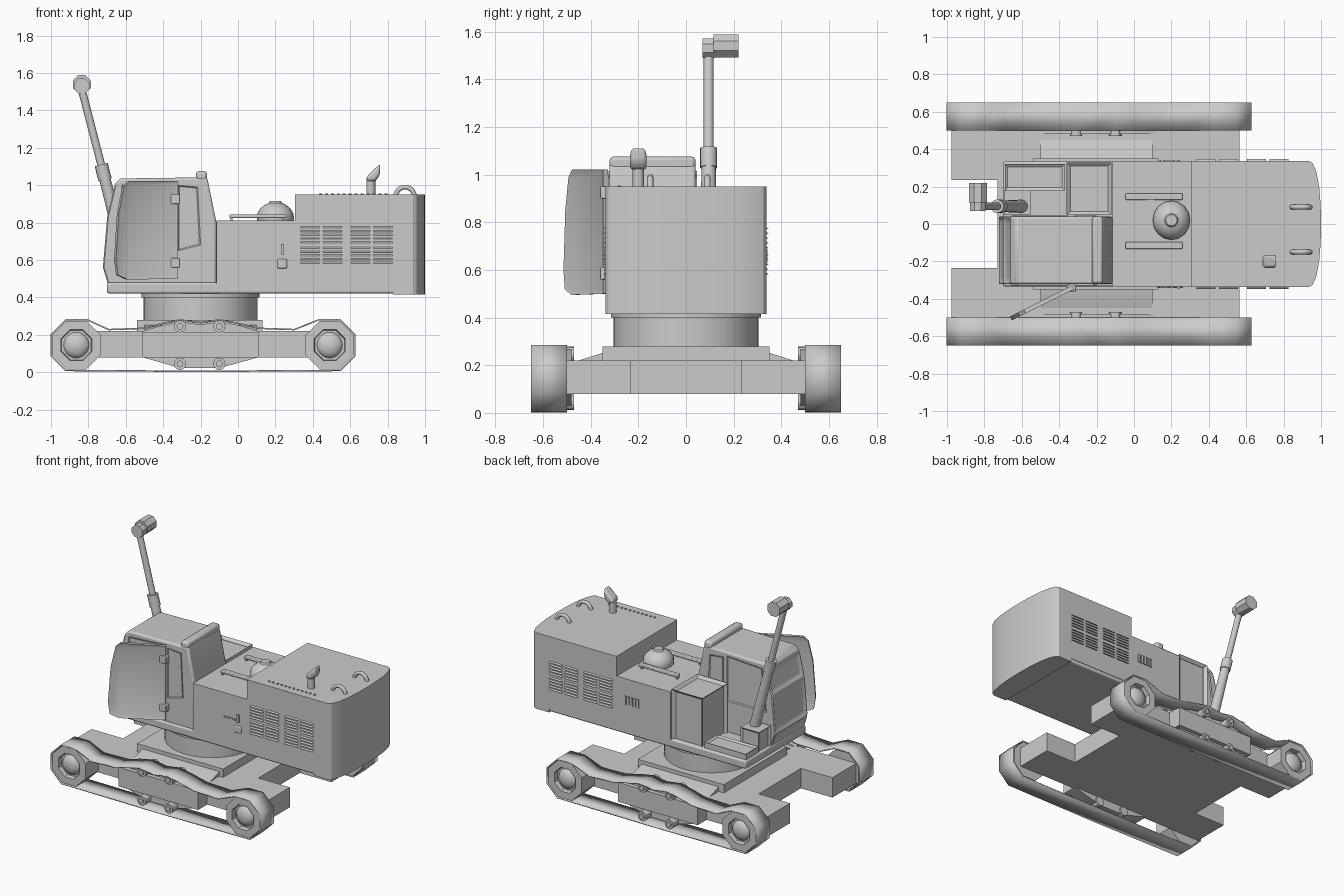
import bpy, bmesh
from math import sin, cos, radians, atan2
from mathutils import Vector, Matrix

if "Cube" in bpy.data.objects:
    bpy.data.objects.remove(bpy.data.objects["Cube"])


def finish(name, bm, bevel=0.0):
    bmesh.ops.recalc_face_normals(bm, faces=bm.faces)
    me = bpy.data.meshes.new(name)
    bm.to_mesh(me)
    bm.free()
    ob = bpy.data.objects.new(name, me)
    bpy.context.collection.objects.link(ob)
    if bevel:
        m = ob.modifiers.new("bevel", 'BEVEL')
        m.width, m.segments, m.limit_method = bevel, 2, 'ANGLE'
    return ob


def prism(name, pts, axis, a, b, bevel=0.0, inset=None, pick=None, depth=0.01):
    """Extrude a 2D profile along an axis; optionally recess chosen faces."""
    place = {'x': lambda u, v, w: (w, u, v), 'y': lambda u, v, w: (u, w, v),
             'z': lambda u, v, w: (u, v, w)}[axis]
    bm = bmesh.new()
    lo = [bm.verts.new(place(u, v, a)) for u, v in pts]
    hi = [bm.verts.new(place(u, v, b)) for u, v in pts]
    bm.faces.new(lo)
    bm.faces.new(hi)
    n = len(pts)
    for i in range(n):
        bm.faces.new((lo[i], lo[(i + 1) % n], hi[(i + 1) % n], hi[i]))
    bmesh.ops.recalc_face_normals(bm, faces=bm.faces)
    if inset:
        bm.normal_update()
        sel = [f for f in bm.faces if pick(f.normal)]
        bmesh.ops.inset_individual(bm, faces=sel, thickness=inset, depth=0)
        for f in sel:
            bmesh.ops.translate(bm, verts=f.verts, vec=-f.normal * depth)
    return finish(name, bm, bevel)


def box(name, x, y, z, bevel=0.0, **kw):
    return prism(name, [(x[0], y[0]), (x[1], y[0]), (x[1], y[1]), (x[0], y[1])], 'z', z[0], z[1], bevel, **kw)


def cyl(name, p, q, r, r2=None, n=16, roll=0.0):
    p, q = Vector(p), Vector(q)
    d = q - p
    mat = Matrix.Translation((p + q) / 2) @ d.to_track_quat('Z', 'Y').to_matrix().to_4x4() @ Matrix.Rotation(radians(roll), 4, 'Z')
    bm = bmesh.new()
    bmesh.ops.create_cone(bm, cap_ends=True, segments=n, radius1=r, radius2=r if r2 is None else r2,
                          depth=d.length, matrix=mat)
    return finish(name, bm)


def ball(name, c, s):
    bm = bmesh.new()
    bmesh.ops.create_uvsphere(bm, u_segments=16, v_segments=10, radius=1,
                              matrix=Matrix.Translation(c) @ Matrix.Diagonal((*s, 1)))
    return finish(name, bm)


def tube(name, pts, r):
    cu = bpy.data.curves.new(name, 'CURVE')
    cu.dimensions, cu.bevel_depth, cu.bevel_resolution, cu.use_fill_caps = '3D', r, 2, True
    sp = cu.splines.new('POLY')
    sp.points.add(len(pts) - 1)
    for p, co in zip(sp.points, pts):
        p.co = (*co, 1)
    ob = bpy.data.objects.new(name, cu)
    bpy.context.collection.objects.link(ob)
    return ob


# Tracks: belt, wheels, side frame and rollers on both sides
WL, WR, WZ = -0.864, 0.49, 0.145
arc = lambda cx, degs: [(cx + 0.147 * cos(radians(d)), WZ + 0.147 * sin(radians(d))) for d in degs]
wave = [(-0.69, 0.228), (-0.5, 0.235), (-0.4, 0.262), (-0.31, 0.28), (-0.2, 0.265), (-0.1, 0.28),
        (0.0, 0.262), (0.11, 0.235), (0.3, 0.228)]
belt = arc(WL, (247.5, 202.5, 157.5, 112.5, 67.5)) + wave + arc(WR, (112.5, 67.5, 22.5, -22.5, -67.5)) + [(-0.2, 0.005)]
for s, side in ((-1, "front"), (1, "back")):
    bm = bmesh.new()
    rows = [[bm.verts.new((x, s * y, z)) for x, z in belt] for y in (0.5, 0.65)]
    for i in range(len(belt)):
        j = (i + 1) % len(belt)
        bm.faces.new((rows[0][i], rows[0][j], rows[1][j], rows[1][i]))
    ob = finish(side + "_track_belt", bm)
    m = ob.modifiers.new("thickness", 'SOLIDIFY')
    m.thickness, m.offset = 0.008, 0
    for cx in (WL, WR):
        bm = bmesh.new()
        for r, y in ((0.14, 0.5), (0.14, 0.645), (0.09, 0.645), (0.085, 0.615)):
            for k in range(8):
                a = radians(22.5 + 45 * k)
                bm.verts.new((cx + r * cos(a), s * y, WZ + r * sin(a)))
        bm.verts.ensure_lookup_table()
        for ring in range(3):
            for k in range(8):
                a, b = ring * 8 + k, ring * 8 + (k + 1) % 8
                bm.faces.new([bm.verts[i] for i in (a, b, b + 8, a + 8)])
        bm.faces.new(bm.verts[:8])
        bm.faces.new(bm.verts[24:32])
        finish(side + "_track_wheel", bm)
        ball(side + "_wheel_hub", (cx, s * 0.61, WZ), (0.07, 0.04, 0.07))
    prism(side + "_side_frame", [(-0.51, 0.08), (-0.31, 0.022), (-0.1, 0.022), (0.11, 0.08), (0.11, 0.22)]
          + [(x, z - 0.01) for x, z in wave[6:1:-1]] + [(-0.51, 0.22)], 'y', s * 0.48, s * 0.57)
    prism(side + "_side_panel", [(-0.51, 0.08), (0.11, 0.08), (0.11, 0.215), (-0.51, 0.215)], 'y', s * 0.57, s * 0.6)
    for x in (-0.31, -0.1):
        for z in (0.045, 0.245):
            cyl(side + "_roller", (x, s * 0.47, z), (x, s * 0.63, z), 0.033, n=12)
            cyl(side + "_roller_cap", (x, s * 0.63, z), (x, s * 0.64, z), 0.018, n=12)

# Undercarriage and turntable
prism("lower_frame", [(-0.975, -0.5), (0.565, -0.5), (0.565, -0.23), (0.32, -0.23), (0.32, 0.23), (0.565, 0.23),
                      (0.565, 0.5), (-0.975, 0.5), (-0.975, 0.235), (-0.73, 0.235), (-0.73, -0.235), (-0.975, -0.235)],
      'z', 0.08, 0.22)
prism("frame_ramp", [(-0.48, 0.21), (0.48, 0.21), (0.34, 0.255), (-0.34, 0.255)], 'x', -0.5, 0.1)
box("turntable_plate", (-0.54, 0.13), (-0.35, 0.35), (0.22, 0.278))
cyl("turntable", (-0.2, 0, 0.27), (-0.2, 0, 0.4), 0.305, n=32)
cyl("turntable_flange", (-0.2, 0, 0.4), (-0.2, 0, 0.43), 0.315, n=32)

# Upper body
box("deck", (-0.7, 0.84), (-0.335, 0.335), (0.42, 0.48), 0.012)
box("middle_body", (-0.115, 0.31), (-0.335, 0.335), (0.44, 0.81))
prism("engine_housing", [(0.305, -0.338), (0.84, -0.338), (0.84, 0.338), (0.305, 0.338)], 'z', 0.44, 0.95)
prism("counterweight", [(0.83, -0.338), (0.935, -0.338), (0.955, -0.325), (0.975, -0.28), (0.99, -0.2), (0.998, -0.1),
                        (1.0, 0), (0.998, 0.1), (0.99, 0.2), (0.975, 0.28), (0.955, 0.325), (0.935, 0.338),
                        (0.83, 0.338)], 'z', 0.415, 0.95)

# Louvres on both flanks
for s in (-1, 1):
    for x in (0.335, 0.455, 0.605, 0.725):
        for z0 in (0.585, 0.695):
            for k in range(5):
                z = z0 + k * 0.02
                prism("louvre", [(s * 0.33, z - 0.004), (s * 0.347, z - 0.004), (s * 0.33, z + 0.01)], 'x', x, x + 0.1)
for k in range(5):
    box("side_grille_slat", (0.13 + k * 0.025, 0.145 + k * 0.025), (0.33, 0.342), (0.63, 0.69))
    cyl("side_bolt", (0.13 + k * 0.02, -0.33, 0.642), (0.13 + k * 0.02, -0.342, 0.642), 0.008, n=8)
box("side_handle", (0.23, 0.245), (-0.345, -0.33), (0.63, 0.685))
box("side_latch", (0.21, 0.262), (-0.343, -0.33), (0.555, 0.605), 0.01)

# Roof fittings: dome, rails, exhaust, lifting eyes, bolts
ball("top_dome", (0.2, 0.02, 0.825), (0.1, 0.105, 0.085))
cyl("dome_cap", (0.2, 0.02, 0.89), (0.2, 0.02, 0.915), 0.045, 0.03)
for y in (-0.115, 0.145):
    box("top_rail", (-0.045, 0.26), (y - 0.018, y + 0.018), (0.825, 0.843), 0.005)
    for x in (-0.035, 0.24):
        box("rail_foot", (x - 0.006, x + 0.006), (y - 0.01, y + 0.01), (0.8, 0.83))
for y in (-0.15, 0.09):
    tube("lifting_eye", [(0.893 + 0.05 * cos(radians(a)), y, 0.94 + 0.05 * sin(radians(a))) for a in range(0, 181, 20)], 0.013)
cyl("exhaust_pipe", (0.71, -0.2, 0.94), (0.71, -0.2, 1.04), 0.024)
prism("exhaust_outlet", [(0.686, 1.02), (0.734, 1.02), (0.76, 1.055), (0.76, 1.115), (0.69, 1.05)], 'y', -0.235, -0.165, 0.015)
for k in range(12):
    x = 0.44 + k * 0.032
    cyl("hood_bolt", (x, -0.28, 0.945), (x, -0.28, 0.955), 0.008, n=8)

# Cab with recessed windscreen, side windows and roof bar
prism("cab", [(-0.7, 0.47), (-0.728, 0.56), (-0.705, 0.83), (-0.665, 1.0), (-0.63, 1.036), (-0.165, 1.042),
              (-0.115, 0.8), (-0.115, 0.47)], 'y', -0.322, 0.04, 0.012,
      inset=0.03, pick=lambda n: n.x < -0.9 and abs(n.z) < 0.3, depth=0.015)
box("roof_bar", (-0.225, -0.165), (-0.32, 0.04), (1.02, 1.075), 0.015)
for y0, y1, side in ((-0.328, -0.31, "front"), (0.03, 0.046, "back")):
    flip = dict(inset=0.012, pick=lambda n, t=(-1 if y0 < -0.1 else 1): n.y * t > 0.9, depth=0.008)
    prism(side + "_rear_window", [(-0.32, 0.65), (-0.2, 0.68), (-0.215, 0.99), (-0.32, 1.0)], 'y', y0, y1, **flip)
    prism(side + "_cab_window", [(-0.655, 0.7), (-0.35, 0.7), (-0.35, 1.015), (-0.62, 1.0)], 'y', y0, y1, **flip)

# Open cab door, swung out from its hinges
door = prism("open_door", [(0, 0.5), (0.3, 0.495), (0.36, 0.52), (0.372, 0.6), (0.355, 0.85), (0.325, 0.99), (0.29, 1.022),
                           (0, 1.022)], 'y', -0.011, 0.011, inset=0.022, pick=lambda n: abs(n.y) > 0.9, depth=0.007)
door.matrix_world = Matrix.Translation((-0.325, -0.338, 0)) @ Matrix.Rotation(atan2(-0.165, -0.33), 4, 'Z')
for z in (0.585, 0.925):
    box("door_hinge", (-0.36, -0.31), (-0.36, -0.32), (z - 0.025, z + 0.025), 0.004)

# Storage boxes beside the cab
box("tool_box", (-0.36, -0.12), (0.05, 0.33), (0.46, 0.83), inset=0.025,
    pick=lambda n: n.y > 0.9 or n.z > 0.9 or n.x < -0.9, depth=0.02)
box("step_box", (-0.695, -0.55), (0.05, 0.18), (0.46, 0.62), inset=0.018,
    pick=lambda n: n.y > 0.9 or n.x < -0.9, depth=0.012)
box("low_step", (-0.69, -0.37), (0.18, 0.32), (0.46, 0.52), inset=0.02, pick=lambda n: n.z > 0.9)

# Mast with collar and lamp head
at = lambda z: (-0.6 - (z - 0.6) * 0.258, 0.095, z)
cyl("mast_base", at(0.57), at(1.05), 0.036, 0.03)
cyl("mast_collar", at(1.03), at(1.11), 0.036)
cyl("mast_pole", at(1.1), at(1.52), 0.021)
cyl("mast_head_joint", (-0.835, 0.07, 1.53), (-0.835, 0.12, 1.53), 0.045, n=8, roll=22.5)
cyl("mast_head", (-0.835, 0.115, 1.54), (-0.835, 0.22, 1.54), 0.052, n=8, roll=22.5)

# Smooth round parts, keep sharp edges
for ob in bpy.data.objects:
    ob.select_set(ob.type == 'MESH')
bpy.context.view_layer.objects.active = door
bpy.ops.object.shade_smooth_by_angle()
